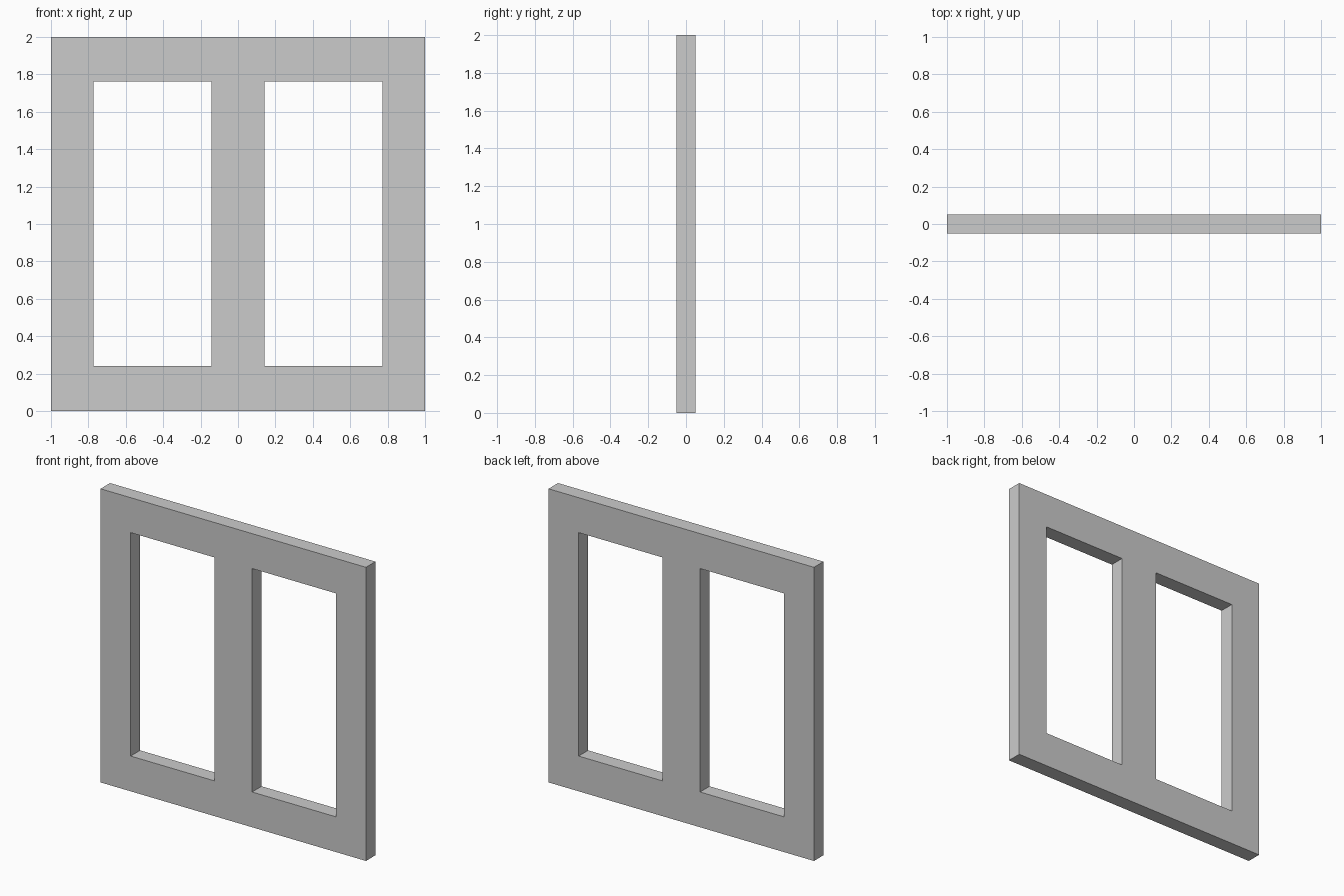
import bpy
import bmesh

if "Cube" in bpy.data.objects:
    bpy.data.objects.remove(bpy.data.objects["Cube"])

# Cell boundaries of the frame in the front view
XS = [-1.0, -0.773, -0.142, 0.142, 0.773, 1.0]
ZS = [0.0, 0.24, 1.762, 2.0]
THICKNESS = 0.102
OPENINGS = {(1, 1), (3, 1)}  # (column, row) left empty

# Flat frame profile: a grid of cells without the two window openings
bm = bmesh.new()
grid = [[bm.verts.new((x, 0, z)) for z in ZS] for x in XS]
for i in range(len(XS) - 1):
    for j in range(len(ZS) - 1):
        if (i, j) not in OPENINGS:
            bm.faces.new((grid[i][j], grid[i + 1][j],
                          grid[i + 1][j + 1], grid[i][j + 1]))

mesh = bpy.data.meshes.new("window_frame")
bm.to_mesh(mesh)
bm.free()
frame = bpy.data.objects.new("window_frame", mesh)
bpy.context.collection.objects.link(frame)

# Even thickness about y = 0
solid = frame.modifiers.new("thickness", 'SOLIDIFY')
solid.thickness = THICKNESS
solid.offset = 0
